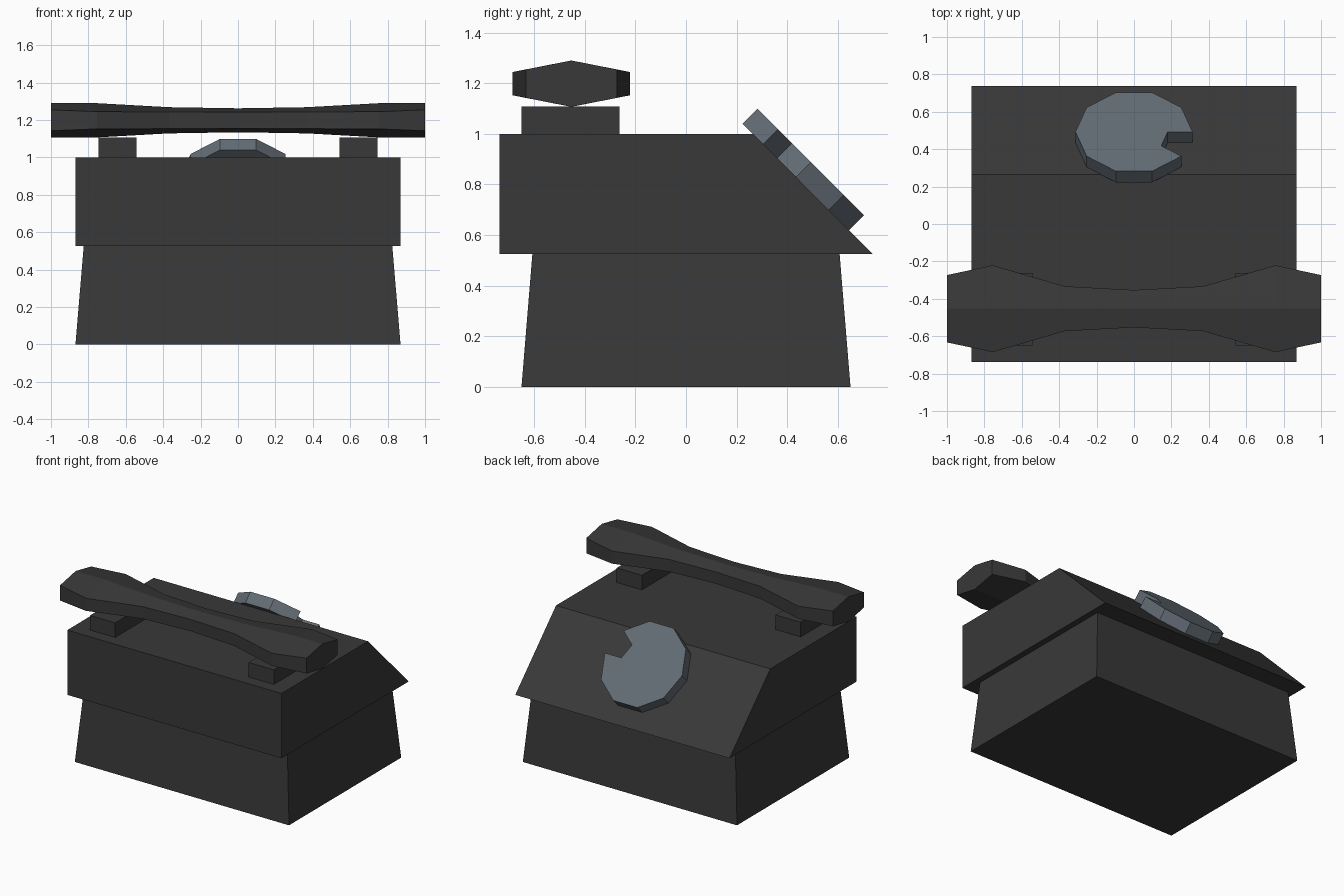
import bpy, bmesh, math
from mathutils import Vector

if "Cube" in bpy.data.objects:
    bpy.data.objects.remove(bpy.data.objects["Cube"])


def material(name, rgb):
    m = bpy.data.materials.new(name)
    m.diffuse_color = (*rgb, 1)
    m.use_nodes = True
    m.node_tree.nodes["Principled BSDF"].inputs["Base Color"].default_value = m.diffuse_color
    return m


BLACK = material("charcoal", (0.04, 0.04, 0.04))
GREY = material("slate_grey", (0.125, 0.15, 0.175))


def loft(name, rings, mat):
    """Skin a list of equal-length rings and cap both ends."""
    bm = bmesh.new()
    vs = [[bm.verts.new(p) for p in r] for r in rings]
    n = len(vs[0])
    for a, b in zip(vs, vs[1:]):
        for i in range(n):
            j = (i + 1) % n
            bm.faces.new((a[i], a[j], b[j], b[i]))
    bm.faces.new(vs[0][::-1])
    bm.faces.new(vs[-1])
    bmesh.ops.recalc_face_normals(bm, faces=bm.faces)
    me = bpy.data.meshes.new(name)
    bm.to_mesh(me)
    bm.free()
    me.materials.append(mat)
    ob = bpy.data.objects.new(name, me)
    bpy.context.collection.objects.link(ob)
    return ob


def rect(x0, x1, y0, y1, z):
    return [(x0, y0, z), (x1, y0, z), (x1, y1, z), (x0, y1, z)]


# Tapered base
loft("base", [rect(-0.869, 0.869, -0.65, 0.65, 0),
              rect(-0.825, 0.825, -0.607, 0.607, 0.525)], BLACK)

# Upper housing with sloping dial face
profile = [(-0.737, 0.525), (0.737, 0.525), (0.265, 1.0), (-0.737, 1.0)]
loft("housing", [[(x, y, z) for y, z in profile] for x in (-0.869, 0.869)], BLACK)

# Two cradle blocks
for side, name in ((-1, "left_cradle"), (1, "right_cradle")):
    x0, x1 = sorted((side * 0.542, side * 0.746))
    loft(name, [rect(x0, x1, -0.65, -0.263, z) for z in (1.0, 1.107)], BLACK)

# Handset: hexagonal sections (x, half width, half ridge height, half side height)
half = [(0, 0.10, 0.064, 0.043), (0.37, 0.12, 0.07, 0.045),
        (0.755, 0.232, 0.0915, 0.046), (1.0, 0.18, 0.0915, 0.056)]
sections = [(-x, w, h, s) for x, w, h, s in half[:0:-1]] + half
loft("handset", [[(x, -0.453 + a, 1.198 + b) for a, b in
                  ((-w, -s), (0, -h), (w, -s), (w, s), (0, h), (-w, s))]
                 for x, w, h, s in sections], BLACK)

# Ten-sided dial lying on the slope, with one segment notched out
c36 = math.radians(36)
outline = [(0.313 * math.cos(i * c36), 0.313 * math.sin(i * c36)) for i in range(10)]
outline += [(0.18 * math.cos(-c36), 0.18 * math.sin(-c36)), (0.18, 0)]
down = Vector((0, 1, -1)).normalized()
normal = Vector((0, 1, 1)).normalized()
centre = Vector((0, 0.435, 0.83))
loft("dial", [[centre + Vector((u, 0, 0)) + down * v + normal * t for u, v in outline]
              for t in (-0.002, 0.082)], GREY)
